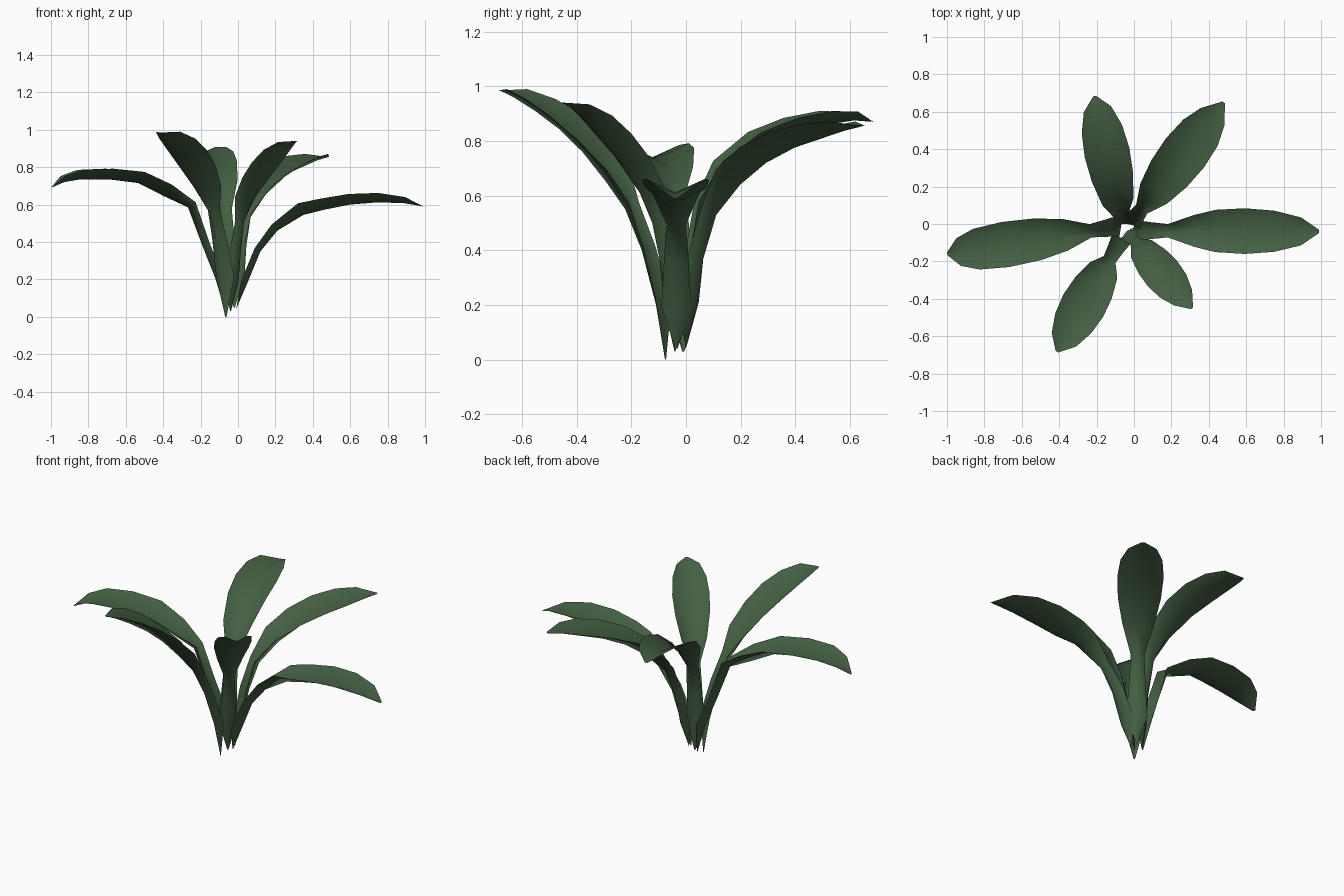
import bpy
from mathutils import Vector

green = bpy.data.materials.new("leaf green")
green.diffuse_color = (0.058, 0.115, 0.056, 1)

# shared leaf profile: half width and fold depth, from stalk base to tip
HALF = [0.004, 0.055, 0.045, 0.036, 0.085, 0.113, 0.122, 0.11, 0.075, 0.008]
FOLD = [0.0, 0.035, 0.035, 0.045, 0.068, 0.062, 0.057, 0.05, 0.033, 0.0]


def leaf(name, base, tip, scale, path):
    """Folded leaf along a midrib given as (distance outward, height)."""
    base, tip = Vector(base), Vector(tip)
    out = (tip - base).normalized()
    side = Vector((-out.y, out.x, 0))
    ribs = [Vector((base.x + out.x * r, base.y + out.y * r, z)) for r, z in path]
    verts, faces = [], []
    n = len(ribs)
    for i, p in enumerate(ribs):
        tangent = (ribs[min(i + 1, n - 1)] - ribs[max(i - 1, 0)]).normalized()
        up = tangent.cross(side).normalized()
        lift = up * FOLD[i] * scale
        w = side * HALF[i] * scale
        verts += [p + w + lift, p, p - w + lift]
    for i in range(n - 1):
        for k in range(2):
            a = 3 * i + k
            faces.append((a, a + 1, a + 4, a + 3))
    mesh = bpy.data.meshes.new(name)
    mesh.from_pydata(verts, [], faces)
    mesh.materials.append(green)
    mesh.shade_smooth()
    obj = bpy.data.objects.new(name, mesh)
    bpy.context.collection.objects.link(obj)


# drooping side leaves
leaf("left_leaf", (-0.07, -0.01), (-1.0, -0.16), 1.0,
     [(0, .03), (.05, .2), (.12, .375), (.2, .585), (.33, .645),
      (.47, .715), (.63, .735), (.78, .735), (.87, .72), (.94, .69)])
leaf("right_leaf", (-0.01, -0.035), (1.0, -0.04), 1.0,
     [(0, .04), (.06, .18), (.13, .35), (.22, .46), (.36, .545),
      (.46, .57), (.61, .6), (.76, .612), (.9, .607), (1.0, .59)])
# back leaves
leaf("back_left_leaf", (-0.06, 0.0), (-0.21, 0.68), 1.0,
     [(0, .04), (.02, .2), (.04, .38), (.08, .56), (.17, .68),
      (.29, .78), (.41, .83), (.53, .86), (.63, .875), (.7, .87)])
leaf("back_right_leaf", (-0.02, 0.0), (0.48, 0.65), 1.05,
     [(0, .05), (.05, .2), (.08, .37), (.14, .53), (.25, .64),
      (.37, .72), (.5, .775), (.63, .81), (.73, .837), (.82, .855)])
# upright front leaves
leaf("front_right_leaf", (-0.04, -0.04), (0.31, -0.45), 0.85,
     [(0, .03), (.04, .18), (.07, .35), (.11, .5), (.17, .61),
      (.25, .71), (.33, .79), (.41, .86), (.48, .91), (.54, .94)])
leaf("front_left_leaf", (-0.065, -0.075), (-0.41, -0.68), 1.0,
     [(0, 0), (.04, .2), (.1, .4), (.17, .55), (.25, .65),
      (.35, .76), (.45, .845), (.55, .91), (.64, .96), (.7, .985)])
